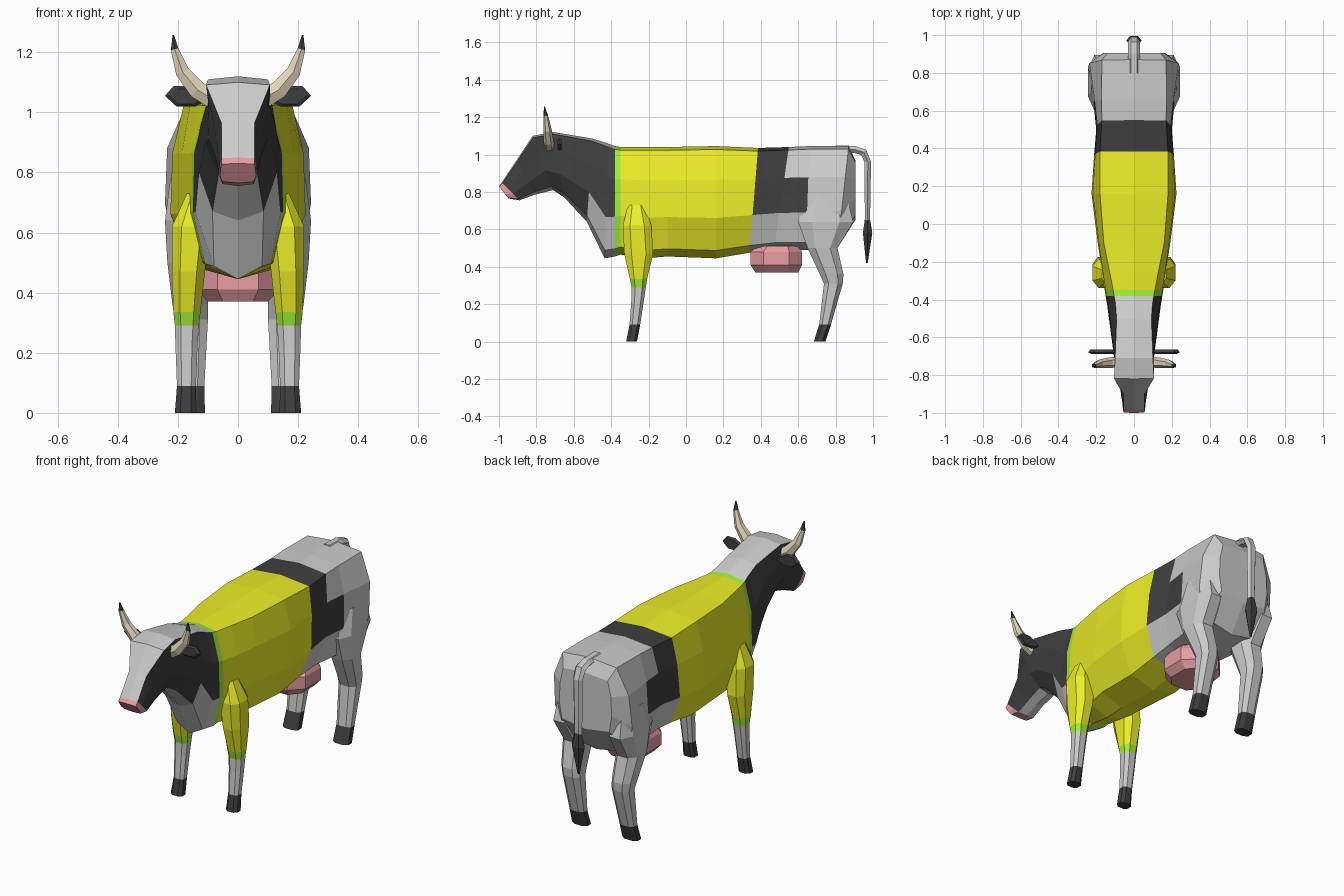
import bpy, bmesh, math
from mathutils import Vector

if "Cube" in bpy.data.objects:
    bpy.data.objects.remove(bpy.data.objects["Cube"])

COLORS = {
    "grey": (0.75, 0.75, 0.75, 1), "black": (0.05, 0.05, 0.05, 1),
    "yellow": (0.85, 0.86, 0.02, 1), "green": (0.35, 0.85, 0.04, 1),
    "pink": (0.80, 0.34, 0.37, 1), "horn": (0.80, 0.69, 0.50, 1),
}
MATS = {}
for key, rgba in COLORS.items():
    MATS[key] = bpy.data.materials.new(key)
    MATS[key].diffuse_color = rgba


def loft(name, rings, color, mirror=False):
    """Skin closed rings; color(segment, strip) gives the material name."""
    bm = bmesh.new()
    loops = [[bm.verts.new(p) for p in ring] for ring in rings]
    n, used = len(loops[0]), []

    def face(verts, key):
        if key not in used:
            used.append(key)
        bm.faces.new(verts).material_index = used.index(key)

    for i in range(len(loops) - 1):
        a, b = loops[i], loops[i + 1]
        for k in range(n):
            m = (k + 1) % n
            face((a[k], a[m], b[m], b[k]), color(i, k))
    face(loops[0][::-1], color(0, 0))
    face(loops[-1], color(len(loops) - 2, 0))
    bmesh.ops.recalc_face_normals(bm, faces=bm.faces)
    mesh = bpy.data.meshes.new(name)
    bm.to_mesh(mesh)
    bm.free()
    for key in used:
        mesh.materials.append(MATS[key])
    obj = bpy.data.objects.new(name, mesh)
    bpy.context.collection.objects.link(obj)
    if mirror:
        obj.modifiers.new("mirror", 'MIRROR').use_mirror_merge = False
    return obj


def tube(name, path, color, normal, sides=6, flat=1.0, mirror=False):
    """Sweep along points (x, y, z, radius) lying in the plane of normal."""
    pts, nrm, rings = [Vector(p[:3]) for p in path], Vector(normal), []
    for i, p in enumerate(pts):
        t = (pts[min(i + 1, len(pts) - 1)] - pts[max(i - 1, 0)]).normalized()
        side, r = t.cross(nrm), path[i][3]
        rings.append([p + nrm * (r * flat * math.cos(a)) + side * (r * math.sin(a))
                      for a in (2 * math.pi * k / sides for k in range(sides))])
    return loft(name, rings, color, mirror)


def block_ring(z, y0, y1, x0, x1, cut=0.25):
    """Horizontal rectangle with cut corners."""
    uv = [(cut, 0), (1 - cut, 0), (1, cut), (1, 1 - cut),
          (1 - cut, 1), (cut, 1), (0, 1 - cut), (0, cut)]
    return [(x0 + (x1 - x0) * u, y0 + (y1 - y0) * v, z) for u, v in uv]


# Body from nose to rump: top y, top z, bottom y, bottom z, top / side / belly half widths
BODY = [
    (-1.00, .83, -.95, .765, .055, .060, .052),
    (-.985, .85, -.89, .755, .055, .062, .052),
    (-.905, .97, -.81, .785, .055, .075, .050),
    (-.82, 1.10, -.71, .81, .106, .100, .055),
    (-.71, 1.12, -.65, .77, .100, .110, .065),
    (-.50, 1.085, -.53, .64, .092, .130, .085),
    (-.42, 1.06, -.435, .445, .098, .142, .080),
    (-.38, 1.045, -.38, .455, .105, .150, .110),
    (-.35, 1.04, -.35, .465, .110, .155, .115),
    (-.25, 1.04, -.22, .445, .130, .172, .120),
    (-.10, 1.04, -.10, .455, .160, .192, .140),
    (.16, 1.045, .16, .445, .180, .225, .150),
    (.385, 1.035, .34, .475, .180, .212, .150),
    (.55, 1.04, .47, .49, .170, .200, .155),
    (.66, 1.045, .64, .49, .172, .215, .175),
    (.87, 1.045, .81, .50, .170, .243, .210),
    (.905, .97, .905, .65, .140, .165, .150),
]


def body_ring(ty, tz, by, bz, tw, mw, lw):
    top, bottom = Vector((0, ty, tz)), Vector((0, by, bz))
    half = [(0, 0), (tw, .03), (mw * .97, .30), (mw, .64), (lw, .93), (0, 1)]
    full = half + [(-x, f) for x, f in half[4:0:-1]]
    return [top.lerp(bottom, f) + Vector((x, 0, 0)) for x, f in full]


def body_color(seg, k):
    strip = k if k < 5 else 9 - k
    if seg == 0:
        return "pink"
    if seg < 7:
        return "black" if strip in (1, 2) or (strip == 3 and seg < 5) else "grey"
    if seg == 7:
        return "green"
    if seg < 12:
        return "yellow"
    if (seg == 12 and strip < 3) or (seg == 13 and strip == 2):
        return "black"
    return "grey"


loft("body", [body_ring(*r) for r in BODY], body_color)

# Front legs with sleeves and hooves: z, y range, x range
FRONT = [(.73, -.31, -.22, .10, .17), (.62, -.338, -.185, .09, .22),
         (.47, -.33, -.175, .11, .22), (.335, -.30, -.208, .125, .215),
         (.29, -.29, -.215, .13, .210), (.22, -.292, -.225, .135, .208),
         (.09, -.302, -.245, .14, .203), (0, -.32, -.262, .138, .210)]
SLEEVE = ["yellow"] * 3 + ["green", "grey", "grey", "black"]
loft("front_legs", [block_ring(*r) for r in FRONT], lambda i, k: SLEEVE[i], True)

# Hind legs and hooves
HIND = [(.78, .66, .86, .12, .225), (.64, .60, .895, .11, .243),
        (.50, .65, .81, .10, .235), (.36, .715, .842, .10, .218),
        (.31, .738, .838, .10, .210), (.09, .712, .775, .112, .203),
        (0, .683, .745, .11, .207)]
loft("hind_legs", [block_ring(*r) for r in HIND],
     lambda i, k: "black" if i == 5 else "grey", True)

# Udder
UDDER = [(.51, .38, .60, -.12, .12), (.48, .345, .62, -.136, .136),
         (.41, .345, .62, -.136, .136), (.37, .37, .60, -.10, .10)]
loft("udder", [block_ring(*r) for r in UDDER], lambda i, k: "pink")

# Horns with dark tips
HORN = [(.085, -.73, 1.045, .036), (.135, -.735, 1.075, .035), (.185, -.74, 1.135, .027),
        (.211, -.75, 1.21, .015), (.215, -.757, 1.257, .003)]
tube("horns", HORN, lambda i, k: "black" if i == 3 else "horn", (0, 1, 0), 6, .8, True)

# Ears
LEAF = [(.09, 1.045), (.165, 1.087), (.215, 1.087), (.243, 1.055), (.205, 1.02), (.14, 1.02)]


def ear_ring(y, s):
    return [(.17 + (x - .17) * s, y, 1.053 + (z - 1.053) * s) for x, z in LEAF]


loft("ears", [ear_ring(-.688, .75), ear_ring(-.68, 1), ear_ring(-.665, .85)],
     lambda i, k: "black", True)

# Tail and tuft
TAIL = [(0, .80, 1.03, .022), (0, .90, 1.027, .022), (0, .95, 1.012, .022),
        (0, .972, .96, .020), (0, .97, .64, .016)]
tube("tail", TAIL, lambda i, k: "grey", (1, 0, 0), 6, 1.5)
TUFT = [(0, .97, .655, .016), (0, .971, .58, .029), (0, .967, .42, .005)]
tube("tail_tuft", TUFT, lambda i, k: "black", (1, 0, 0), 6, 1.4)

for m in bpy.data.materials:
    if m.users and not m.is_grease_pencil:
        m.use_nodes = True
        m.node_tree.nodes["Principled BSDF"].inputs["Base Color"].default_value = m.diffuse_color
